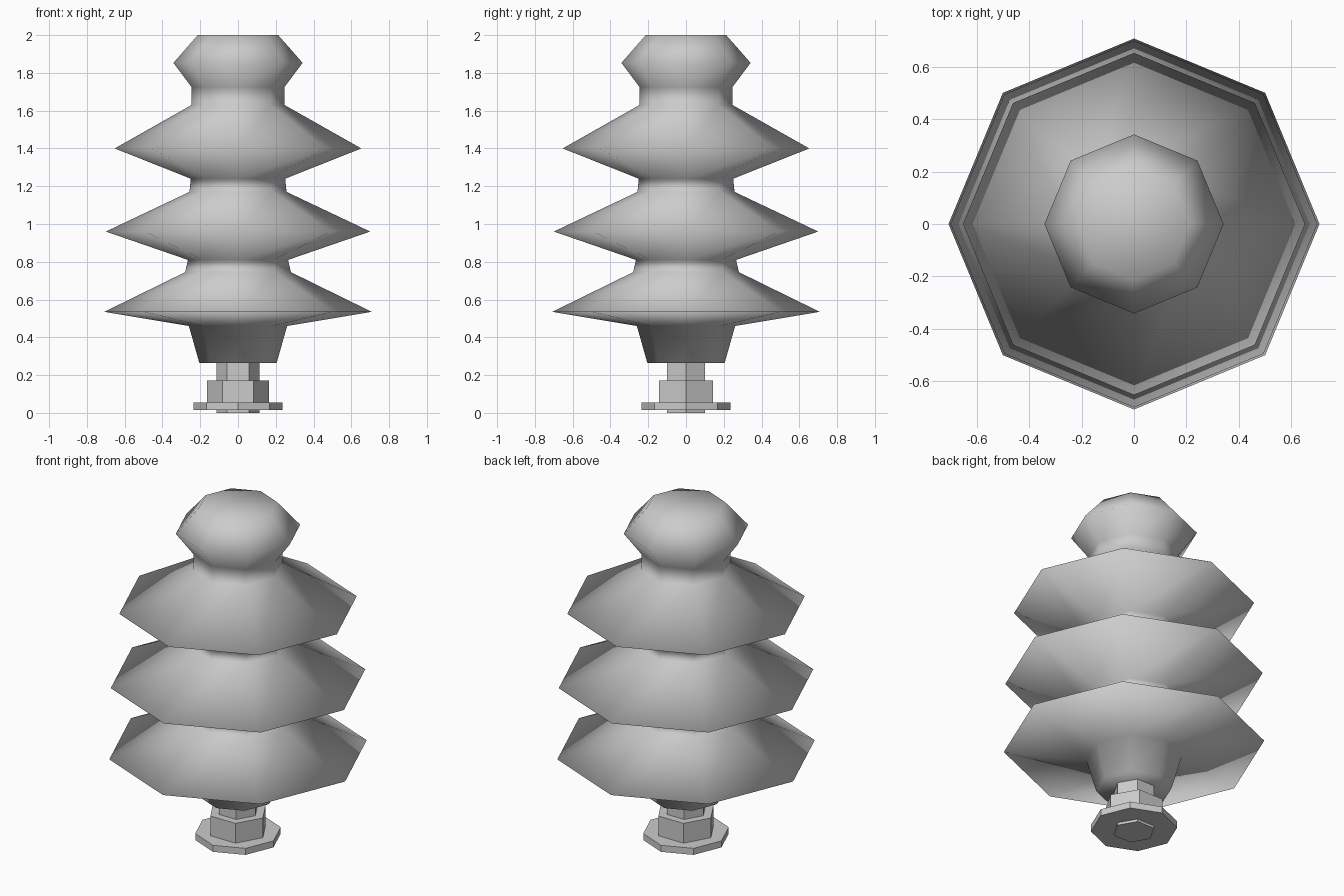
import bpy, bmesh, math

if "Cube" in bpy.data.objects:
    bpy.data.objects.remove(bpy.data.objects["Cube"])

grey = bpy.data.materials.new("ceramic_grey")
grey.diffuse_color = (0.6, 0.6, 0.6, 1)
grey.use_nodes = True
grey.node_tree.nodes["Principled BSDF"].inputs["Base Color"].default_value = grey.diffuse_color


def lathe(name, profile, sides, smooth):
    """Spin (radius, height) points, bottom to top, into a capped solid."""
    bm = bmesh.new()
    rings = []
    for r, z in profile:
        angles = [2 * math.pi * i / sides for i in range(sides)]
        rings.append([bm.verts.new((r * math.cos(a), r * math.sin(a), z)) for a in angles])
    for low, high in zip(rings, rings[1:]):
        for i in range(sides):
            j = (i + 1) % sides
            bm.faces.new((low[i], low[j], high[j], high[i]))
    bm.faces.new(rings[0][::-1])
    bm.faces.new(rings[-1])
    for face in bm.faces:
        face.smooth = smooth
    mesh = bpy.data.meshes.new(name)
    bm.to_mesh(mesh)
    bm.free()
    mesh.materials.append(grey)
    obj = bpy.data.objects.new(name, mesh)
    bpy.context.collection.objects.link(obj)
    return obj


# Insulator body: tapered foot, three flared sheds, rounded cap
lathe("insulator_body", [
    (0.205, 0.265), (0.26, 0.46),
    (0.708, 0.535), (0.28, 0.745),
    (0.265, 0.81), (0.70, 0.96), (0.257, 1.17),
    (0.25, 1.24), (0.653, 1.40), (0.246, 1.63),
    (0.246, 1.725), (0.342, 1.853), (0.213, 2.0),
], 8, True)

# Mounting hardware
lathe("mounting_stem", [(0.115, 0.0), (0.115, 0.27)], 6, False)
lathe("hex_collar", [(0.165, 0.05), (0.165, 0.172)], 6, False)
lathe("base_flange", [(0.235, 0.015), (0.235, 0.054)], 8, False)
